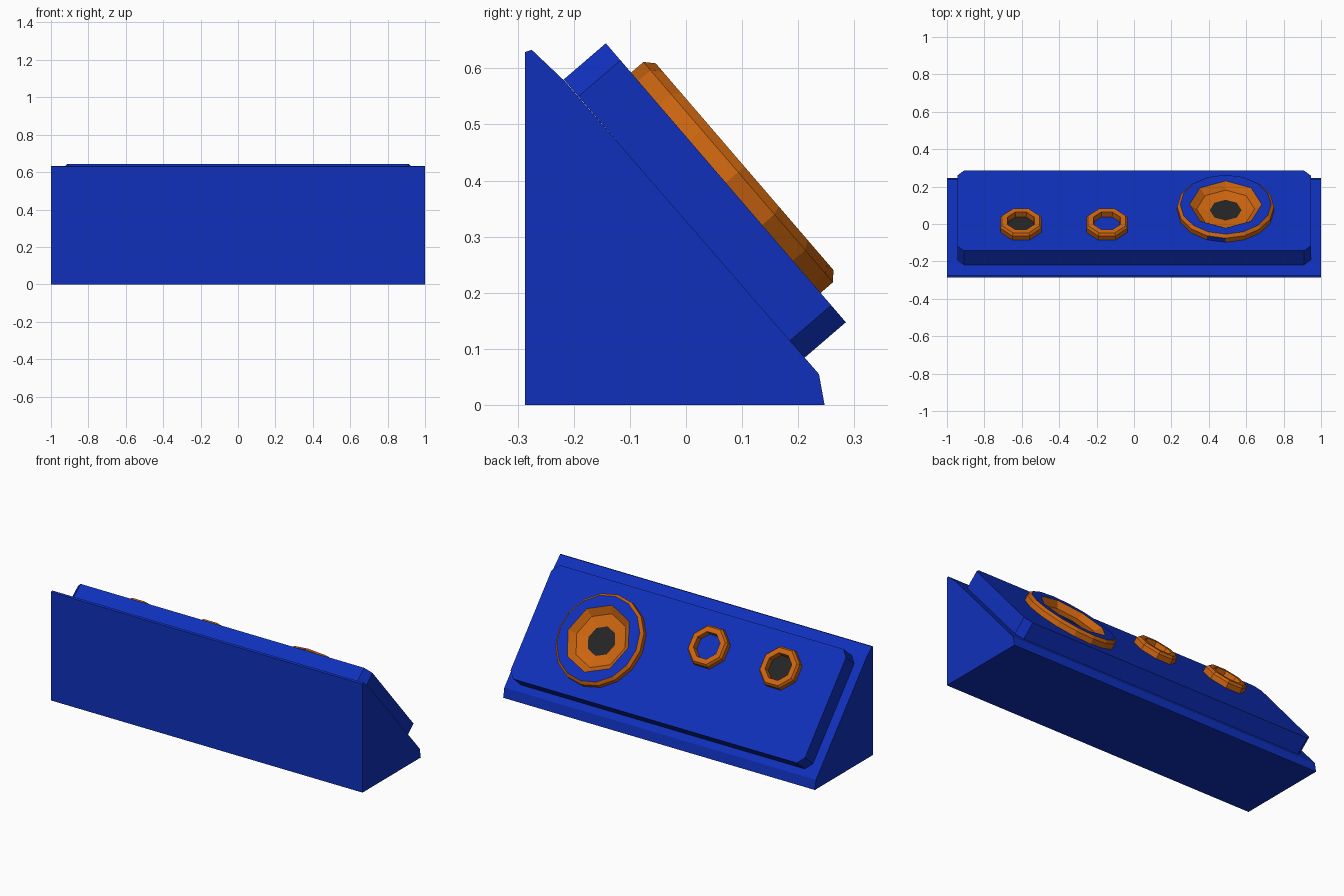
import bpy, bmesh
from math import cos, sin, pi
from mathutils import Matrix, Vector

cube = bpy.data.objects.get("Cube")
if cube:
    bpy.data.objects.remove(cube, do_unlink=True)


def material(name, rgb):
    m = bpy.data.materials.new(name)
    m.use_nodes = True
    m.diffuse_color = (*rgb, 1)
    m.node_tree.nodes["Principled BSDF"].inputs["Base Color"].default_value = (*rgb, 1)
    return m


BLUE, ORANGE, DARK = 0, 1, 2
MATS = [material("blue", (0.005, 0.03, 0.5)),
        material("orange", (0.6, 0.13, 0.005)),
        material("charcoal", (0.018, 0.018, 0.018))]

# Frame of the sloping panel: local y runs up the slope, local z points outward
UP = Vector((0, -0.652, 0.758))
OUT = Vector((0, 0.758, 0.652))
PANEL = Matrix((Vector((-1, 0, 0)), UP, OUT)).transposed().to_4x4()
PANEL.translation = (0, 0.071, 0.396)


def finish(name, bm, matrix=None):
    bmesh.ops.recalc_face_normals(bm, faces=bm.faces)
    mesh = bpy.data.meshes.new(name)
    bm.to_mesh(mesh)
    bm.free()
    for m in MATS:
        mesh.materials.append(m)
    ob = bpy.data.objects.new(name, mesh)
    if matrix:
        ob.matrix_world = matrix
    bpy.context.collection.objects.link(ob)
    return ob


def prism(name, points, direction, matrix=None):
    """Extrude a closed outline along a direction."""
    bm = bmesh.new()
    face = bm.faces.new([bm.verts.new(p) for p in points])
    new = bmesh.ops.extrude_face_region(bm, geom=[face])["geom"]
    bmesh.ops.translate(bm, vec=direction,
                        verts=[v for v in new if isinstance(v, bmesh.types.BMVert)])
    return finish(name, bm, matrix)


def lathe(name, x, y, sides, phase, profile, cap, special=None):
    """Turn (radius, height, colour, octagonal) steps about the panel normal."""
    bm = bmesh.new()
    rings = []
    for r, h, _, octagonal in profile:
        ring = []
        for k in range(sides):
            a = phase + 2 * pi * k / sides
            q = r * cos(pi / 8) if octagonal and k % 2 else r
            ring.append(bm.verts.new((q * cos(a), q * sin(a), h)))
        rings.append(ring)
    for i in range(len(rings) - 1):
        a, b = rings[i], rings[i + 1]
        for k in range(sides):
            n = (k + 1) % sides
            f = bm.faces.new((a[k], a[n], b[n], b[k]))
            f.material_index = BLUE if (i, k) == special else profile[i + 1][2]
    bm.faces.new(rings[-1]).material_index = cap
    return finish(name, bm, PANEL @ Matrix.Translation((-x, y, 0)))


# Wedge-shaped body
outline = [(-0.287, 0), (0.247, 0), (0.237, 0.055), (0.21, 0.086),
           (-0.217, 0.578), (-0.275, 0.633), (-0.287, 0.629)]
prism("wedge_body", [(-1, y, z) for y, z in outline], (2, 0, 0))

# Raised panel with clipped corners
W, H, CX, CY, T = 0.945, 0.328, 0.035, 0.04, 0.099
quarter = [(W, H - CY), (W - CX, H)]
corners = (quarter + [(-x, y) for x, y in reversed(quarter)]
           + [(-x, -y) for x, y in quarter] + [(x, -y) for x, y in reversed(quarter)])
prism("sloped_panel", [(x, y, -T) for x, y in corners], (0, 0, T), PANEL)

# Large dial: orange rim, blue face, stepped octagonal well
lathe("large_dial", 0.49, 0, 16, 0, [
    (0.259, -0.005, ORANGE, False),
    (0.259, 0.029, ORANGE, False),
    (0.243, 0.044, ORANGE, False),
    (0.193, 0.044, BLUE, True),
    (0.155, 0.012, ORANGE, True),
    (0.085, 0.004, ORANGE, True)], DARK, special=(0, 3))

# Two small octagonal sockets
for name, x, floor in (("right_socket", -0.605, DARK), ("middle_socket", -0.145, BLUE)):
    lathe(name, x, 0.131, 8, pi / 8, [
        (0.119, -0.005, ORANGE, False),
        (0.119, 0.029, ORANGE, False),
        (0.108, 0.042, ORANGE, False),
        (0.078, 0.042, ORANGE, False),
        (0.074, 0.01, ORANGE, False)], floor)
